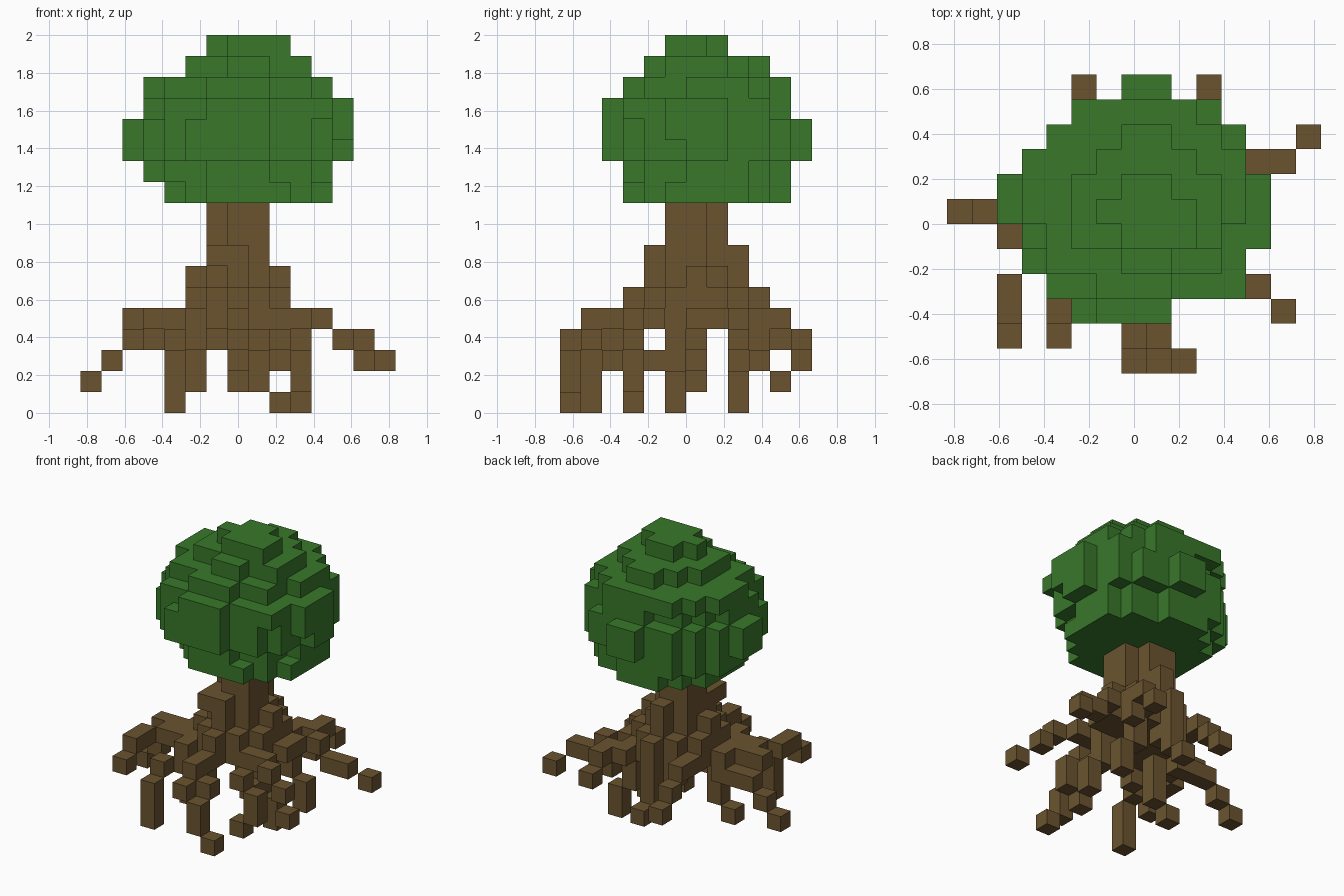
import bpy
import bmesh
import random
from mathutils import Vector

cube = bpy.data.objects.get("Cube")
if cube:
    bpy.data.objects.remove(cube, do_unlink=True)

UNIT = 2 / 18                      # block edge length
ORIGIN = Vector((7, 5.5, -0.5))    # grid cell that sits on the world centre
rng = random.Random(4)


def make_material(name, rgb):
    mat = bpy.data.materials.new(name)
    mat.use_nodes = True
    color = (*rgb, 1)
    mat.diffuse_color = color
    bsdf = next(n for n in mat.node_tree.nodes if n.type == 'BSDF_PRINCIPLED')
    bsdf.inputs["Base Color"].default_value = color
    bsdf.inputs["Roughness"].default_value = 0.9
    return mat


leaf_green = make_material("leaf green", (0.040, 0.186, 0.023))
bark_brown = make_material("bark brown", (0.147, 0.088, 0.030))


def block_object(name, cells, material):
    """Turn a set of grid cells into a mesh made of its outer faces only."""
    bm = bmesh.new()
    for cell in sorted(cells):
        center = Vector(cell) - ORIGIN
        for axis in range(3):
            for sign in (-1, 1):
                step = [0, 0, 0]
                step[axis] = sign
                if tuple(c + s for c, s in zip(cell, step)) in cells:
                    continue
                n = Vector(step) / 2
                u = Vector((n.y, n.z, n.x))
                v = n.cross(u) * 2
                corners = (n + u + v, n - u + v, n - u - v, n + u - v)
                face = bm.faces.new([bm.verts.new((center + c) * UNIT) for c in corners])
                face.normal_update()
                if face.normal.dot(n) < 0:
                    face.normal_flip()
    bmesh.ops.remove_doubles(bm, verts=bm.verts, dist=UNIT / 100)
    mesh = bpy.data.meshes.new(name)
    bm.to_mesh(mesh)
    bm.free()
    mesh.materials.append(material)
    obj = bpy.data.objects.new(name, mesh)
    bpy.context.collection.objects.link(obj)


def span(first, last):
    return range(first, last + 1)


def oval(x0, x1, y0, y1, level, limit, rough=0.0):
    """Cells of one horizontal layer inside an oval, with an uneven rim."""
    cx, cy = (x0 + x1) / 2, (y0 + y1) / 2
    rx, ry = (x1 - x0 + 1) / 2, (y1 - y0 + 1) / 2
    return {(x, y, level) for x in span(x0, x1) for y in span(y0, y1)
            if ((x - cx) / rx) ** 2 + ((y - cy) / ry) ** 2 <= limit + rng.uniform(0, rough)}


# Crown: stacked uneven layers trimmed by its plan outline
layers = [(4, 11, 3, 10), (3, 11, 3, 10), (2, 12, 2, 11), (2, 12, 2, 11),
          (3, 12, 2, 10), (3, 11, 3, 10), (5, 10, 4, 9)]
plan = [(5, 8), (4, 11), (3, 11), (3, 12), (2, 12), (2, 12),
        (3, 11), (4, 11), (5, 10), (7, 8)]
crown = set()
for level, bounds in enumerate(layers, start=10):
    for x, y, z in oval(*bounds, level, 0.85, 0.15):
        low, high = plan[y - 2]
        if low <= x <= high:
            crown.add((x, y, z))
tip_rows = {5: (7, 9), 6: (6, 9), 7: (7, 8)}
crown |= {(x, y, 17) for y, (low, high) in tip_rows.items() for x in span(low, high)}
block_object("crown", crown, leaf_green)

# Trunk: column with two notched corners that flares toward the base
trunk = {(x, y, z) for x in span(6, 8) for y in span(5, 7) for z in span(4, 9)}
trunk -= {(x, y, z) for x, y in ((6, 5), (8, 7)) for z in (7, 8, 9)}
trunk |= {(6, 5, 7), (6, 4, 7), (7, 4, 7), (7, 8, 7)}
trunk |= oval(5, 9, 4, 8, 6, 0.75)
trunk |= oval(5, 9, 3, 9, 5, 0.85)
trunk |= oval(4, 10, 3, 9, 4, 0.75)
block_object("trunk", trunk, bark_brown)


# Roots: each is a chain of upright runs given as x, y, lowest and highest level
def root(name, *runs):
    cells = {(x, y, z) for x, y, low, high in runs for z in span(low, high)}
    block_object(name + "_root", cells, bark_brown)


root("right", (4, 6, 3, 4), (3, 6, 3, 3), (2, 6, 3, 3), (1, 6, 2, 2), (0, 6, 1, 1))
root("right_upper", (4, 5, 4, 4), (3, 5, 4, 4), (2, 5, 4, 4))
root("right_inner", (5, 5, 1, 3), (4, 5, 0, 0))
root("front_right", (4, 4, 4, 4), (3, 4, 4, 4), (2, 3, 4, 4), (2, 2, 4, 4), (2, 1, 3, 3))
root("front_right_inner", (5, 3, 3, 4), (4, 2, 3, 3), (4, 1, 0, 2))
root("front", (7, 2, 4, 4), (7, 1, 4, 4), (8, 1, 3, 3), (7, 0, 3, 3),
     (8, 0, 1, 2), (9, 0, 0, 0))
root("front_left", (10, 4, 4, 4), (11, 3, 4, 4), (12, 3, 3, 3), (13, 2, 2, 2))
root("front_left_inner", (9, 3, 3, 3), (9, 4, 2, 2), (10, 3, 1, 2), (9, 3, 0, 0))
root("left_inner", (8, 5, 3, 3), (9, 5, 2, 3), (10, 5, 0, 1))
root("left", (10, 7, 4, 4), (11, 8, 4, 4), (12, 8, 3, 3), (13, 8, 3, 3), (14, 9, 2, 2))
root("back_left_inner", (9, 8, 2, 3), (10, 8, 0, 1))
root("back_left", (9, 9, 4, 4), (10, 9, 3, 4), (10, 10, 4, 4), (10, 11, 3, 3))
root("back", (7, 8, 3, 3), (7, 9, 2, 3), (7, 10, 1, 1))
root("back_right", (6, 8, 3, 4), (5, 9, 4, 4), (5, 10, 3, 3), (5, 11, 2, 2))
